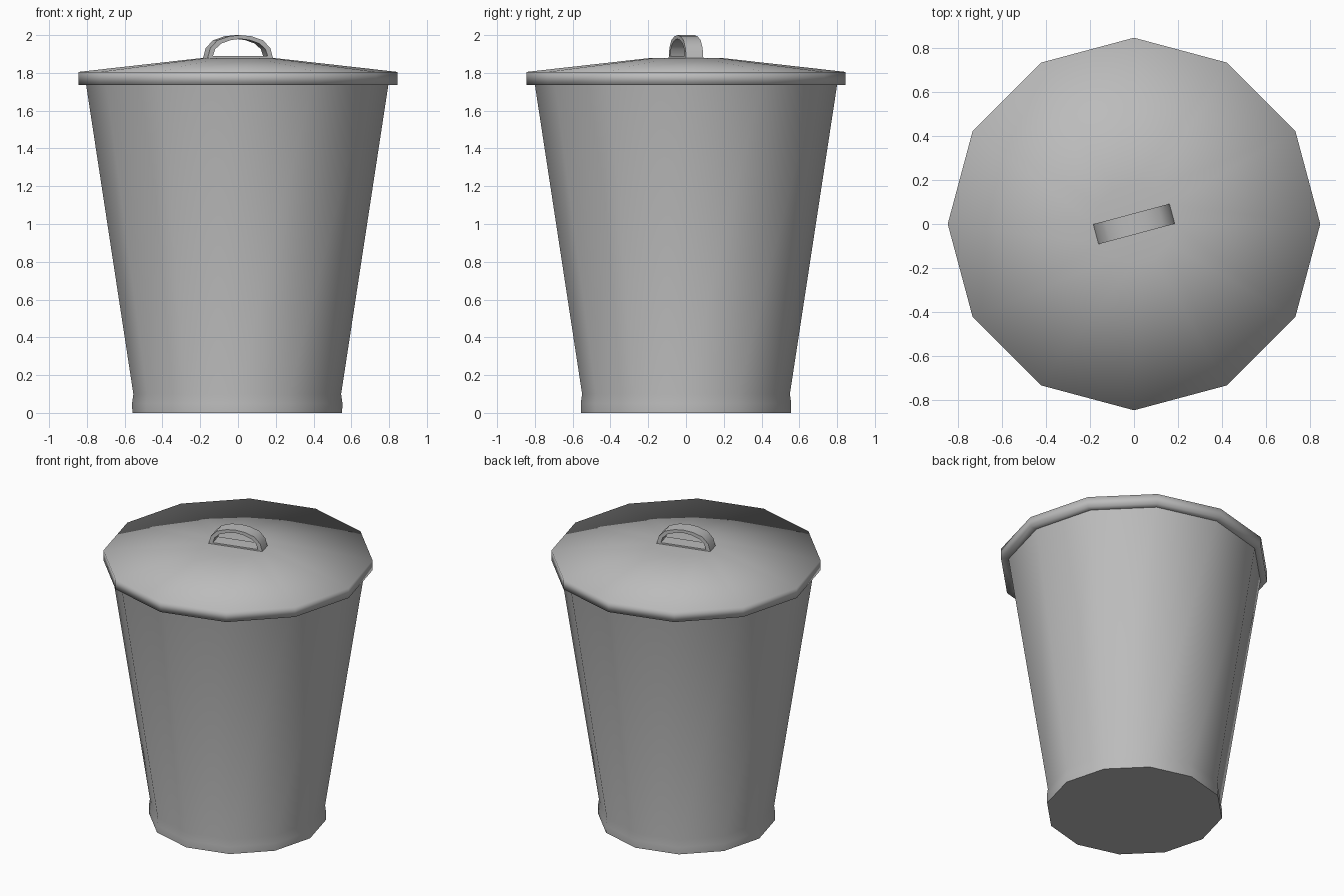
import bpy, bmesh, math
from mathutils import Matrix

old = bpy.data.objects.get("Cube")
if old:
    bpy.data.objects.remove(old, do_unlink=True)

SIDES = 12

# Single metal colour
metal = bpy.data.materials.new("grey metal")
metal.use_nodes = True
GREY = (0.5, 0.5, 0.5, 1)
metal.diffuse_color = GREY
metal.node_tree.nodes["Principled BSDF"].inputs["Base Color"].default_value = GREY


def add_object(name, bm, smooth_angle):
    bmesh.ops.recalc_face_normals(bm, faces=bm.faces)
    mesh = bpy.data.meshes.new(name)
    bm.to_mesh(mesh)
    bm.free()
    mesh.materials.append(metal)
    ob = bpy.data.objects.new(name, mesh)
    bpy.context.collection.objects.link(ob)
    bpy.ops.object.select_all(action="DESELECT")
    ob.select_set(True)
    bpy.context.view_layer.objects.active = ob
    if smooth_angle:
        bpy.ops.object.shade_smooth_by_angle(angle=math.radians(smooth_angle))
    else:
        bpy.ops.object.shade_smooth()
    return ob


def turned(name, profile, smooth_angle=None):
    """Closed twelve-sided shape from (radius, height) pairs."""
    bm = bmesh.new()
    rings = []
    for r, z in profile:
        angles = [math.tau * i / SIDES for i in range(SIDES)]
        rings.append([bm.verts.new((r * math.cos(a), r * math.sin(a), z)) for a in angles])
    for low, high in zip(rings, rings[1:]):
        for i in range(SIDES):
            j = (i + 1) % SIDES
            bm.faces.new((low[i], low[j], high[j], high[i]))
    bm.faces.new(rings[0])
    bm.faces.new(rings[-1])
    return add_object(name, bm, smooth_angle)


# Tapered bin body with a slightly flared foot
body = turned("bin_body", [(0.555, 0), (0.557, 0.05), (0.55, 0.1), (0.802, 1.75)], 50)
body.location.x = -0.004

# Shallow conical lid with an overhanging rim
turned("lid", [(0.79, 1.737), (0.845, 1.737), (0.845, 1.805), (0.18, 1.88)])

# Arched handle: inner and outer half outlines, mirrored, extruded across
outer = [(0.18, 1.875), (0.165, 1.93), (0.125, 1.973), (0.06, 1.994)]
inner = [(0.15, 1.89), (0.138, 1.925), (0.105, 1.955), (0.05, 1.974)]


def arch(half, top):
    return half + [(0, top)] + [(-x, z) for x, z in reversed(half)]


bm = bmesh.new()
loops = [[[bm.verts.new((x, y, z)) for x, z in arch(half, top)]
          for half, top in ((outer, 2.0), (inner, 1.98))] for y in (-0.047, 0.047)]
(front_out, front_in), (back_out, back_in) = loops
count = len(front_out)
for i in range(count):
    j = (i + 1) % count
    for a, b in ((front_out, front_in), (front_in, back_in),
                 (back_in, back_out), (back_out, front_out)):
        bm.faces.new((a[i], a[j], b[j], b[i]))
bmesh.ops.rotate(bm, verts=bm.verts, cent=(0, 0, 0), matrix=Matrix.Rotation(math.radians(15), 3, "Z"))
add_object("lid_handle", bm, 50)
